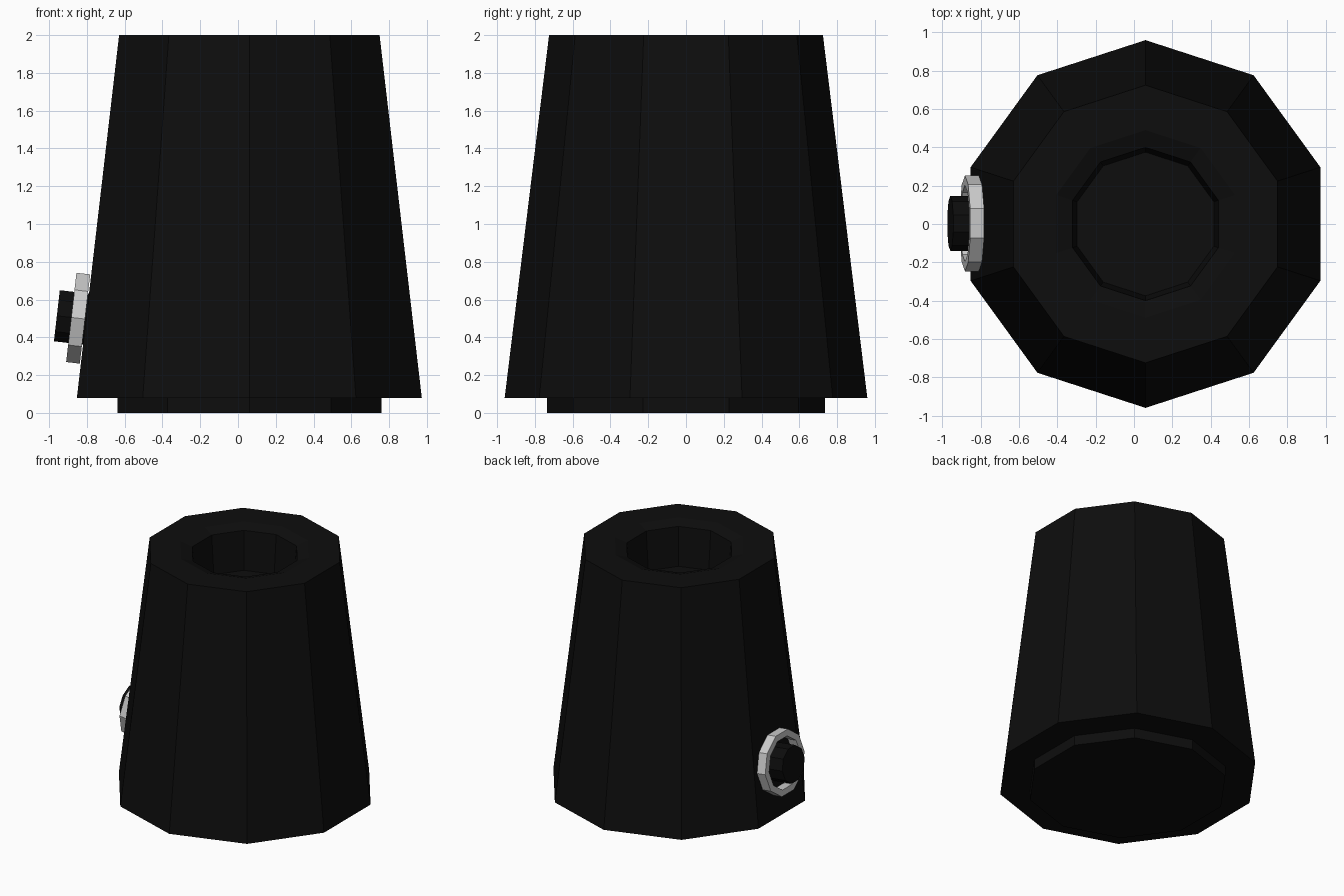
import bpy
import bmesh
from math import cos, sin, pi, radians
from mathutils import Matrix

SIDES = 10

cube = bpy.data.objects.get("Cube")
if cube:
    bpy.data.objects.remove(cube, do_unlink=True)


def make_material(name, colour):
    mat = bpy.data.materials.new(name)
    mat.use_nodes = True
    mat.diffuse_color = colour
    mat.node_tree.nodes["Principled BSDF"].inputs["Base Color"].default_value = colour
    return mat


def lathe(name, profile, mat, place, closed=False):
    """Turn (radius, height) points into a ten-sided solid about z."""
    bm = bmesh.new()
    rings = []
    for r, z in profile:
        angles = [pi / 2 + 2 * pi * i / SIDES for i in range(SIDES)]
        rings.append([bm.verts.new((r * cos(a), r * sin(a), z)) for a in angles])
    pairs = list(zip(rings, rings[1:]))
    if closed:
        pairs.append((rings[-1], rings[0]))
    else:
        bm.faces.new(rings[0])
        bm.faces.new(rings[-1])
    for low, high in pairs:
        for i in range(SIDES):
            j = (i + 1) % SIDES
            bm.faces.new((low[i], low[j], high[j], high[i]))
    bmesh.ops.recalc_face_normals(bm, faces=bm.faces)
    mesh = bpy.data.meshes.new(name)
    bm.to_mesh(mesh)
    bm.free()
    mesh.materials.append(mat)
    obj = bpy.data.objects.new(name, mesh)
    obj.matrix_world = place
    bpy.context.collection.objects.link(obj)
    return obj


black = make_material("black", (0.004, 0.004, 0.004, 1))
silver = make_material("light grey", (0.6, 0.6, 0.6, 1))

# Tapered housing with a dished top and a round well
upright = Matrix.Translation((0.06, 0, 0))
lathe("housing", [(0.96, 0.08), (0.725, 2.0), (0.49, 2.0), (0.40, 1.97), (0.375, 1.66)],
      black, upright)

# Narrow foot
lathe("foot", [(0.735, 0), (0.735, 0.08)], black, upright)

# Knob and its ring, set square to the sloping side wall
on_wall = Matrix.Translation((-0.81, 0.003, 0.497)) @ Matrix.Rotation(radians(-83.4), 4, "Y")
lathe("knob_ring", [(0.25, 0), (0.25, 0.073), (0.20, 0.073), (0.20, 0)],
      silver, on_wall, closed=True)
lathe("knob", [(0.143, -0.02), (0.143, 0.15)], black, on_wall)
